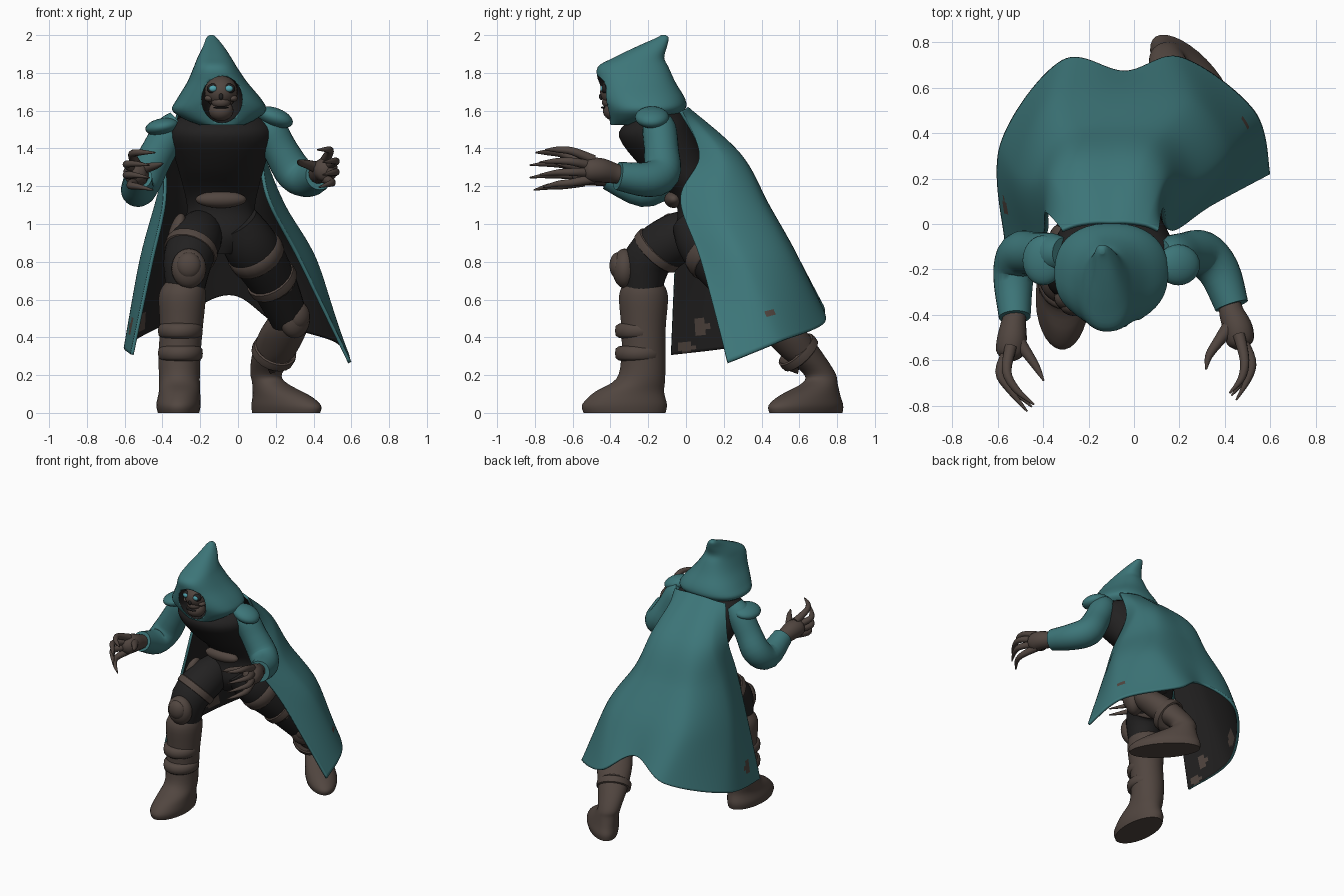
import bpy, bmesh, math
from mathutils import Vector, Matrix

if "Cube" in bpy.data.objects:
    bpy.data.objects.remove(bpy.data.objects["Cube"])


def material(name, r, g, b):
    m = bpy.data.materials.new(name)
    m.diffuse_color = (r, g, b, 1)
    m.use_nodes = True
    m.node_tree.nodes["Principled BSDF"].inputs["Base Color"].default_value = m.diffuse_color
    return m


TEAL = material("teal cloth", 0.046, 0.18, 0.19)
BLACK = material("black cloth", 0.016, 0.015, 0.015)
BROWN = material("brown leather", 0.083, 0.061, 0.051)
EYE = material("glowing eye", 0.08, 0.36, 0.42)


def finish(name, bm, mats, recalc=True):
    if recalc:
        bmesh.ops.recalc_face_normals(bm, faces=bm.faces)
    me = bpy.data.meshes.new(name)
    bm.to_mesh(me)
    bm.free()
    for m in mats:
        me.materials.append(m)
    for p in me.polygons:
        p.use_smooth = True
    me.set_sharp_from_angle(angle=math.radians(50))
    ob = bpy.data.objects.new(name, me)
    bpy.context.collection.objects.link(ob)
    return ob


def spline(pts, steps):
    # smooth curve through tuples of any length
    pts = [Vector(p) for p in pts]
    out = []
    for i in range(len(pts) - 1):
        a, b, c, d = pts[max(i - 1, 0)], pts[i], pts[i + 1], pts[min(i + 2, len(pts) - 1)]
        for s in range(steps):
            t = s / steps
            out.append(0.5 * (2 * b + (c - a) * t + (2 * a - 5 * b + 4 * c - d) * t * t
                              + (3 * b - a - 3 * c + d) * t ** 3))
    return out + [pts[-1]]


def skin(name, rings, mats):
    # closed skin over a list of rings
    bm = bmesh.new()
    vs = [[bm.verts.new(p) for p in ring] for ring in rings]
    n = len(vs[0])
    for a, b in zip(vs, vs[1:]):
        for i in range(n):
            bm.faces.new((a[i], a[(i + 1) % n], b[(i + 1) % n], b[i]))
    bm.faces.new(vs[0])
    bm.faces.new(vs[-1])
    return finish(name, bm, mats)


def stack(name, rows, mats, n=32, steps=4, p=1):
    # horizontal ellipses: cx, cy, z, rx, ry, turn in degrees; p below 1 squares them off
    def sq(v):
        return math.copysign(abs(v) ** p, v)
    rings = []
    for r in spline([tuple(r) + (0,) * (6 - len(r)) for r in rows], steps):
        rot = Matrix.Rotation(math.radians(r[5]), 3, 'Z')
        rings.append([Vector(r[:3]) + rot @ Vector((max(r[3], .003) * sq(math.cos(a)), max(r[4], .003) * sq(math.sin(a)), 0))
                      for a in (math.tau * (k + .5) / n for k in range(n))])
    return skin(name, rings, mats)


def tube(name, pts, mat, n=16, steps=4):
    # round limb along points: x, y, z, radius
    c = spline(pts, steps)
    ref = Vector((0.13, 0.21, 0.97))
    rings = []
    for i, p in enumerate(c):
        t = (Vector(c[min(i + 1, len(c) - 1)][:3]) - Vector(c[max(i - 1, 0)][:3])).normalized()
        ref = (ref - t * ref.dot(t)).normalized()
        side = t.cross(ref)
        rad = max(p[3], .003)
        rings.append([Vector(p[:3]) + rad * (math.cos(a) * ref + math.sin(a) * side)
                      for a in (math.tau * k / n for k in range(n))])
    return skin(name, rings, [mat])


def blob(name, loc, size, mats, turn=(0, 0, 0), index=0):
    bm = bmesh.new()
    bmesh.ops.create_uvsphere(bm, u_segments=24, v_segments=14, radius=1)
    rot = Matrix.Identity(4)
    for ang, ax in zip(turn, 'XYZ'):
        rot = Matrix.Rotation(math.radians(ang), 4, ax) @ rot
    bm.transform(Matrix.Translation(loc) @ rot @ Matrix.Diagonal((*size, 1)))
    for f in bm.faces:
        f.material_index = index
    return finish(name, bm, mats)


def band(name, p, d, r, h):
    p, d = Vector(p), Vector(d).normalized()
    prof = ((-h, r - .02), (-h * .8, r), (h * .8, r), (h, r - .02))
    return tube(name, [(*(p + d * s), rad) for s, rad in prof], BROWN, 20, 2)


# Torso and belt buckle
stack("torso", [(-.09, .06, .84, .08, .08), (-.09, .07, .94, .2, .13), (-.09, .08, 1.07, .18, .125),
                (-.09, .05, 1.17, .195, .14), (-.09, -.05, 1.3, .23, .185), (-.09, -.145, 1.46, .275, .21),
                (-.09, -.14, 1.55, .24, .16), (-.09, -.12, 1.61, .1, .08)], [BLACK])
blob("belt_buckle", (-.09, -.065, 1.13), (.135, .05, .045), [BROWN])

# Cape: rows run from the +x front edge round the back to the -x front edge
cape_rows = [
    [(.11, -.02, 1.6), (.05, 0, 1.61), (-.03, .01, 1.62), (-.1, .01, 1.62), (-.17, .01, 1.62), (-.25, 0, 1.61), (-.32, -.02, 1.6)],
    [(.13, .07, 1.36), (.14, .2, 1.36), (.05, .28, 1.37), (-.1, .29, 1.37), (-.26, .28, 1.37), (-.36, .2, 1.36), (-.39, .05, 1.36)],
    [(.17, -.03, 1.13), (.25, .2, 1.1), (.14, .41, 1.1), (-.1, .44, 1.1), (-.32, .4, 1.1), (-.44, .19, 1.1), (-.4, -.04, 1.1)],
    [(.34, .08, .8), (.42, .32, .8), (.25, .56, .82), (-.06, .58, .85), (-.36, .55, .82), (-.52, .23, .8), (-.47, -.06, .78)],
    [(.6, .22, .27), (.53, .5, .38), (.21, .735, .48), (-.04, .675, .63), (-.32, .72, .51), (-.59, .35, .37), (-.57, -.08, .31)]]
across = [spline(row, 16) for row in cape_rows]
columns = [spline([row[j] for row in across], 16) for j in range(len(across[0]))]
bm = bmesh.new()
grid = [[bm.verts.new(p) for p in col] for col in columns]
# worn patches: index 2 shows on both sides, index 4 only on the lining
patches = [((.51, .45, .54), .034, 2), ((-.585, .07, .46), .045, 2), ((-.575, .03, .53), .03, 2),
           ((-.57, .0, .35), .04, 4), ((-.53, .43, .48), .06, 4)]
for a, b in zip(grid, grid[1:]):
    for i in range(len(a) - 1):
        f = bm.faces.new((a[i], a[i + 1], b[i + 1], b[i]))
        for c, r, index in patches:
            if (f.calc_center_median() - Vector(c)).length < r:
                f.material_index = index
cape = finish("cape", bm, [TEAL, BLACK, BROWN, BROWN, TEAL, BROWN], False)
shell = cape.modifiers.new("thickness", 'SOLIDIFY')
shell.thickness, shell.offset, shell.material_offset = .018, -1, 1

# Hood with a hollow front
hood = stack("hood", [(-.085, -.29, 1.525, .12, .11), (-.095, -.24, 1.56, .2, .17), (-.1, -.215, 1.605, .25, .21),
                      (-.1, -.225, 1.66, .225, .222), (-.11, -.26, 1.75, .16, .205), (-.12, -.28, 1.83, .115, .188),
                      (-.125, -.25, 1.88, .09, .135), (-.13, -.18, 1.94, .055, .08), (-.14, -.125, 1.985, .028, .033),
                      (-.14, -.12, 2.0, .01, .012)], [TEAL, BLACK], 40, 4, .85)
cutter = blob("hood_cutter", (-.085, -.42, 1.66), (.108, .25, .125), [TEAL, BLACK], index=1)
cut = hood.modifiers.new("opening", 'BOOLEAN')
cut.operation, cut.solver, cut.object = 'DIFFERENCE', 'EXACT', cutter
bpy.context.view_layer.objects.active = hood
bpy.ops.object.modifier_apply(modifier="opening")
bpy.data.objects.remove(cutter)

# Skull face
blob("skull", (-.09, -.345, 1.70), (.088, .11, .088), [BROWN])
blob("jaw", (-.09, -.375, 1.6), (.066, .065, .055), [BROWN])
blob("upper_jaw", (-.09, -.4, 1.645), (.05, .045, .035), [BROWN])
blob("nose_hole", (-.09, -.449, 1.675), (.012, .012, .018), [BLACK])
blob("mouth", (-.09, -.437, 1.617), (.04, .014, .006), [BLACK])
for s in (-1, 1):
    x = -.09 + s * .042
    blob("cheekbone", (x + s * .02, -.39, 1.665), (.026, .035, .018), [BROWN])
    blob("eye_socket", (x, -.425, 1.717), (.033, .024, .027), [BLACK])
    blob("eye", (x, -.442, 1.717), (.021, .012, .016), [EYE])

# Sleeves and shoulder flaps
tube("right_sleeve", [(.12, -.14, 1.54, .07), (.165, -.14, 1.5, .09), (.225, -.13, 1.39, .092), (.3, -.13, 1.27, .1),
                      (.375, -.21, 1.235, .092), (.43, -.36, 1.255, .075)], TEAL, 24)
tube("left_sleeve", [(-.31, -.13, 1.54, .07), (-.365, -.13, 1.48, .09), (-.435, -.13, 1.36, .092), (-.5, -.135, 1.24, .1),
                     (-.53, -.23, 1.18, .09), (-.525, -.41, 1.25, .07)], TEAL, 24)
blob("right_shoulder_flap", (.195, -.18, 1.565), (.1, .09, .05), [TEAL], (0, 20, 0))
blob("left_shoulder_flap", (-.4, -.16, 1.515), (.092, .11, .045), [TEAL], (0, -10, 0))

# Clawed hands, mirrored by s, with the claw tips curled inward
for side, s, curl, w in (("right", 1, .01, (.43, -.36, 1.265)), ("left", -1, .09, (-.53, -.41, 1.25))):
    def part(name, pts):
        tube(side + name, [(w[0] + s * x, w[1] + y, w[2] + z, r) for x, y, z, r in pts], BROWN, 12)
    part("_palm", [(-.01, .03, -.01, .045), (0, -.03, .005, .056), (.03 - curl / 4, -.1, .02, .066),
                   (.04 - curl / 4, -.16, .02, .06), (.045 - curl / 4, -.19, .02, .025)])
    for k, (dz, out) in enumerate(((.09, -.01), (.035, .02), (-.02, .02), (-.075, 0))):
        part("_finger_%d" % k, [(.035 - curl / 4, -.13, dz * .6 + .02, .027), (.07 + out - curl / 3, -.24, dz + .03, .021),
                                (.06 + out - curl * .7, -.32, dz * 1.1 + .03, .016),
                                (.01 + out - curl, -.395 - out, dz * 1.2 + .02, .004)])
    part("_thumb", [(0, -.08, .03, .035), (-.06, -.16, .05, .024), (-.1, -.22, .06, .017), (-.11 - curl / 4, -.28, .07, .004)])

# Thighs, straps and knee pads
tube("front_thigh", [(-.18, .08, .99, .1), (-.22, -.06, .92, .135), (-.265, -.2, .81, .13), (-.28, -.23, .64, .1)], BLACK, 24)
tube("back_thigh", [(-.01, .04, 1.01, .12), (.07, .11, .88, .145), (.18, .25, .7, .125), (.27, .4, .5, .1)], BLACK, 24)
band("front_thigh_strap", (-.25, -.15, .86), (-.3, -.65, -.7), .143, .028)
band("back_thigh_strap_upper", (.095, .14, .84), (.45, .55, -.7), .15, .045)
band("back_thigh_strap_lower", (.18, .25, .7), (.45, .6, -.7), .136, .03)
blob("hip_pouch", (-.325, -.08, .94), (.045, .08, .12), [BROWN], (0, 14, 0))
for name, loc, turn in (("front", (-.26, -.325, .765), 0), ("back", (.3, .36, .5), 40)):
    blob(name + "_knee_pad", loc, (.092, .065, .105), [BROWN], (0, 0, turn))
    blob(name + "_knee_boss", Vector(loc) + Matrix.Rotation(math.radians(turn), 3, 'Z') @ Vector((0, -.035, .015)),
         (.065, .045, .07), [BROWN], (0, 0, turn))

# Boots
stack("front_boot", [(-.315, -.325, 0, .11, .218), (-.315, -.325, .045, .118, .225), (-.31, -.3, .11, .11, .185),
                     (-.31, -.24, .18, .108, .13), (-.31, -.225, .3, .112, .118), (-.3, -.225, .45, .114, .118),
                     (-.295, -.225, .62, .125, .13), (-.285, -.225, .69, .1, .1)], [BROWN])
for z in (.315, .435):
    stack("boot_strap", [(-.305, -.245, z - .04, .09, .1), (-.305, -.245, z - .025, .116, .128),
                         (-.305, -.245, z + .025, .116, .128), (-.305, -.245, z + .04, .09, .1)], [BROWN], 32, 2)
stack("back_boot", [(.255, .635, 0, .1, .245, 42), (.255, .635, .04, .108, .248, 42), (.23, .655, .09, .1, .2, 42),
                    (.165, .71, .16, .082, .1, 42), (.15, .705, .21, .08, .09, 42), (.185, .62, .3, .1, .125, 42),
                    (.235, .52, .42, .12, .13, 42), (.265, .45, .51, .1, .1, 42)], [BROWN])
band("back_boot_strap", (.19, .595, .32), (.35, -.7, .75), .118, .028)
